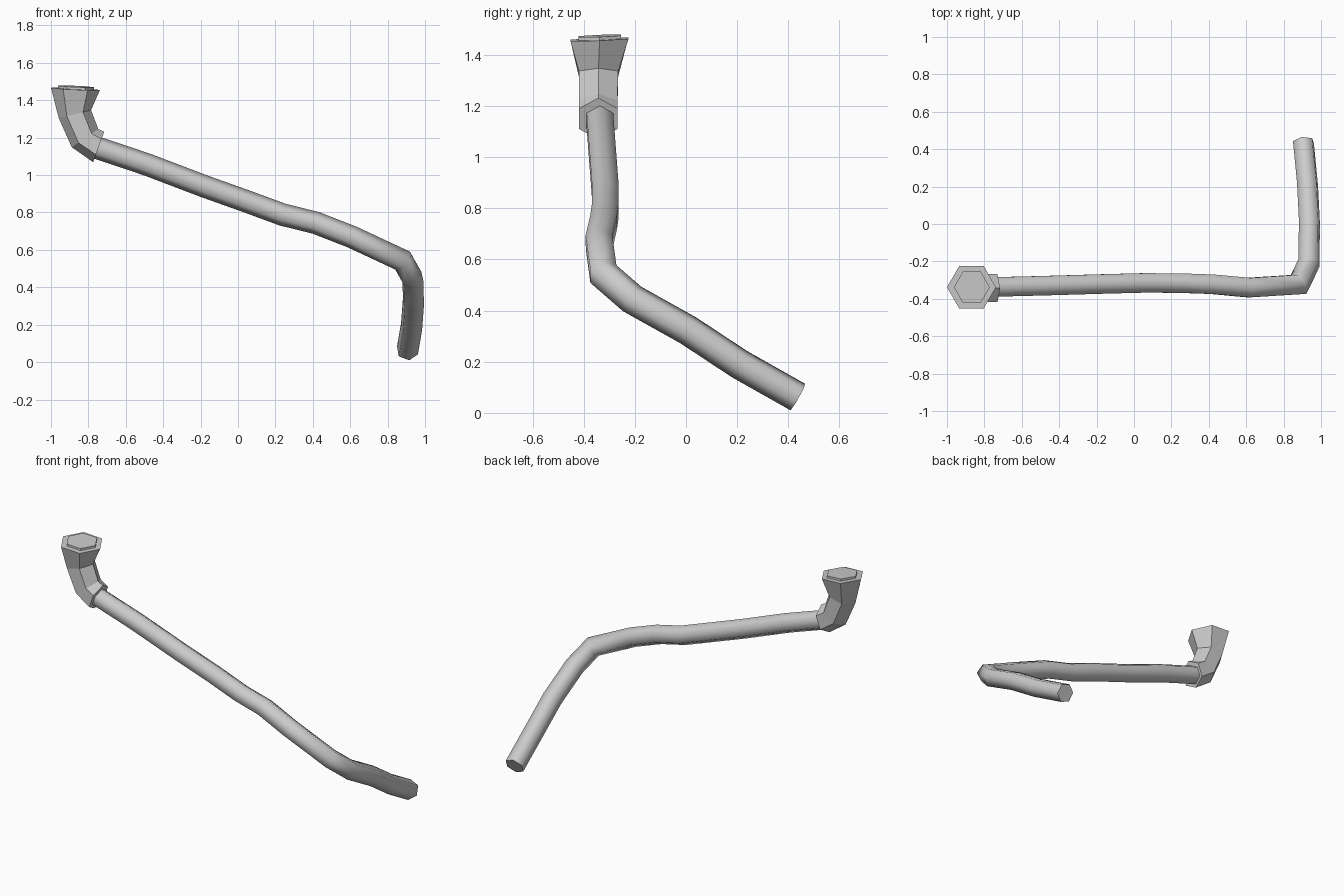
import bpy, math
from mathutils import Vector

if "Cube" in bpy.data.objects:
    bpy.data.objects.remove(bpy.data.objects["Cube"])


def hexagon(center, normal, radius, side=(0, 1, 0)):
    """Hexagon in the plane of normal, with flats facing +-side."""
    n = Vector(normal).normalized()
    u = Vector(side).cross(n).normalized()
    v = n.cross(u)
    angles = [math.radians(60 * i) for i in range(6)]
    return [Vector(center) + radius * (math.cos(a) * u + math.sin(a) * v) for a in angles]


def loft(name, rings, smooth=False):
    """Skin a list of six-point rings and close both ends."""
    verts = [p for ring in rings for p in ring]
    faces = []
    for k in range(len(rings) - 1):
        for i in range(6):
            j = (i + 1) % 6
            faces.append((k * 6 + i, k * 6 + j, k * 6 + 6 + j, k * 6 + 6 + i))
    sides = len(faces)
    last = 6 * (len(rings) - 1)
    faces += [tuple(range(5, -1, -1)), tuple(range(last, last + 6))]
    mesh = bpy.data.meshes.new(name)
    mesh.from_pydata(verts, [], faces)
    for poly in mesh.polygons:
        poly.use_smooth = smooth and poly.index < sides
    mesh.update()
    obj = bpy.data.objects.new(name, mesh)
    bpy.context.collection.objects.link(obj)
    return obj


# Bowl with bent neck: centre, axis, radius
rim_axis = Vector((-0.045, 0.04, -1))
bowl = [
    ((-0.869, -0.338, 1.461), rim_axis, 0.131),
    ((-0.872, -0.342, 1.326), (0.24, 0, -0.97), 0.089),
    ((-0.818, -0.343, 1.198), (0.57, 0, -0.82), 0.086),
    ((-0.745, -0.343, 1.150), (0.94, 0, -0.345), 0.086),
]
loft("bowl", [hexagon(*r) for r in bowl])

# Shallow raised filling in the bowl
loft("bowl_filling", [hexagon((-0.867, -0.338, z), rim_axis, 0.096) for z in (1.474, 1.455)])

# Long stem: hexagonal section carried along a bent path with mitred joints
path = [Vector(p) for p in (
    (-0.765, -0.337, 1.150), (-0.485, -0.330, 1.056), (-0.180, -0.321, 0.940),
    (0.050, -0.315, 0.858), (0.240, -0.316, 0.788), (0.415, -0.322, 0.745),
    (0.612, -0.340, 0.668), (0.880, -0.323, 0.543), (0.935, -0.210, 0.445),
    (0.938, 0.010, 0.322), (0.928, 0.210, 0.190), (0.906, 0.437, 0.062))]
steps = [(b - a).normalized() for a, b in zip(path, path[1:])]
rings = [hexagon(path[0], steps[0], 0.060)]
for k, d in enumerate(steps):
    c = path[k + 1]
    n = d + steps[min(k + 1, len(steps) - 1)]
    rings.append([p + d * ((c - p).dot(n) / d.dot(n)) for p in rings[-1]])
loft("stem", rings, smooth=True)
